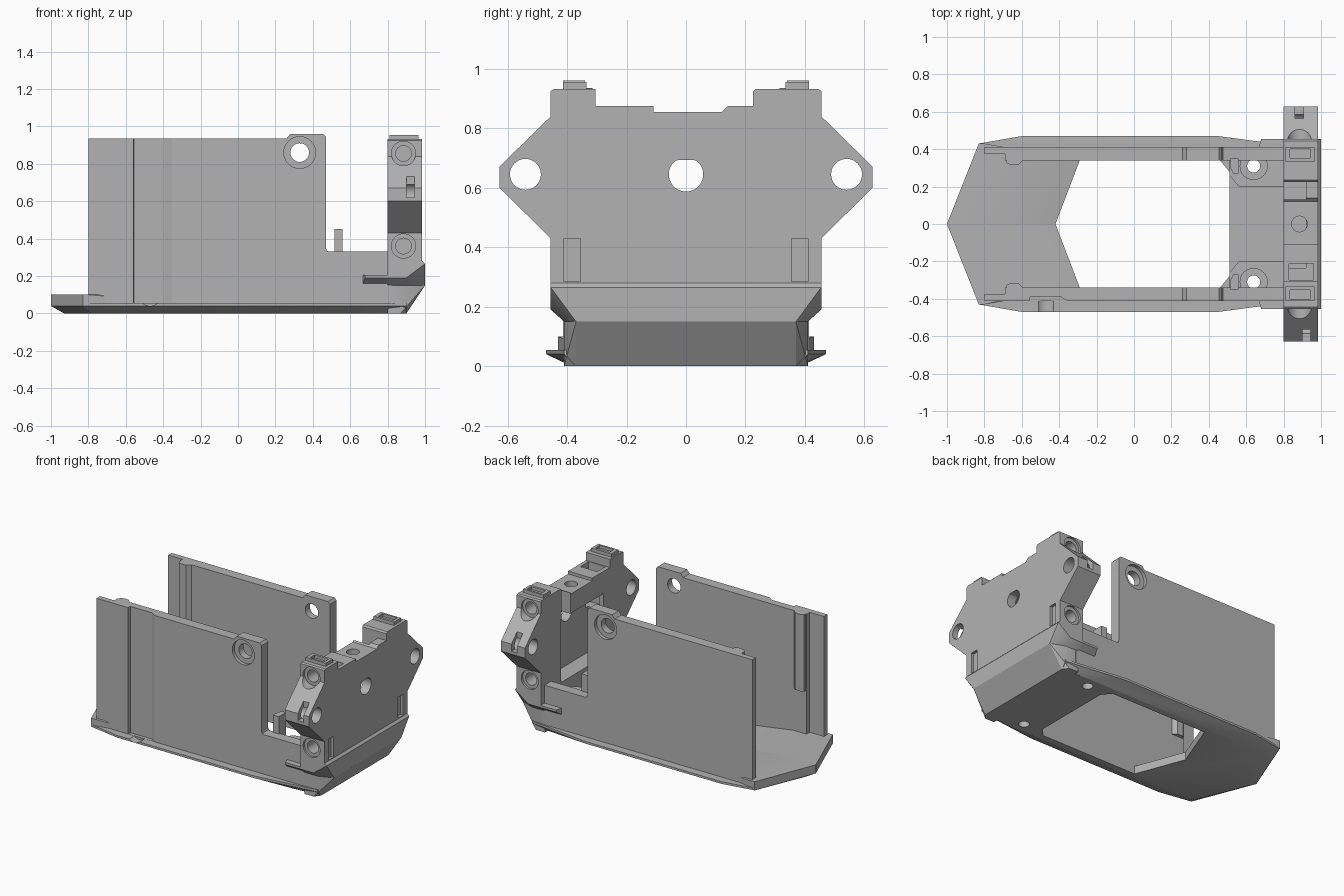
import bpy, bmesh, math
from mathutils import Matrix

cube = bpy.data.objects.get("Cube")
if cube:
    bpy.data.objects.remove(cube, do_unlink=True)

grey = bpy.data.materials.new("plain_grey")
grey.use_nodes = True
COLOUR = (0.45, 0.45, 0.45, 1)
grey.diffuse_color = COLOUR
grey.node_tree.nodes["Principled BSDF"].inputs["Base Color"].default_value = COLOUR


def finish(name, bm):
    bmesh.ops.recalc_face_normals(bm, faces=bm.faces)
    mesh = bpy.data.meshes.new(name)
    bm.to_mesh(mesh)
    bm.free()
    mesh.materials.append(grey)
    obj = bpy.data.objects.new(name, mesh)
    bpy.context.collection.objects.link(obj)
    return obj


def hull(name, points):
    bm = bmesh.new()
    for p in points:
        bm.verts.new(p)
    res = bmesh.ops.convex_hull(bm, input=bm.verts)
    junk = {v for v in res["geom_interior"] + res["geom_unused"] if isinstance(v, bmesh.types.BMVert)}
    bmesh.ops.delete(bm, geom=list(junk), context='VERTS')
    bmesh.ops.dissolve_limit(bm, angle_limit=0.01, verts=bm.verts, edges=bm.edges)
    return finish(name, bm)


def box(name, x, y, z):
    return hull(name, [(a, b, c) for a in x for b in y for c in z])


def prism(name, outline, axis, lo, hi):
    """Extrude a 2D outline along the given axis."""
    def place(p, d):
        return {"x": (d, p[0], p[1]), "y": (p[0], d, p[1]), "z": (p[0], p[1], d)}[axis]
    bm = bmesh.new()
    face = bm.faces.new([bm.verts.new(place(p, lo)) for p in outline])
    new = bmesh.ops.extrude_face_region(bm, geom=[face])["geom"]
    shift = [b - a for a, b in zip(place((0, 0), lo), place((0, 0), hi))]
    bmesh.ops.translate(bm, vec=shift, verts=[v for v in new if isinstance(v, bmesh.types.BMVert)])
    return finish(name, bm)


def rod(name, radius, axis, centre, lo, hi):
    steps = [2 * math.pi * i / 32 for i in range(32)]
    ring = [(centre[0] + radius * math.cos(t), centre[1] + radius * math.sin(t)) for t in steps]
    return prism(name, ring, axis, lo, hi)


def cut(target, *cutters):
    for c in cutters:
        mod = target.modifiers.new("cut", 'BOOLEAN')
        mod.operation = 'DIFFERENCE'
        mod.solver = 'EXACT'
        mod.object = c
        bpy.context.view_layer.objects.active = target
        bpy.ops.object.modifier_apply(modifier=mod.name)
        bpy.data.objects.remove(c, do_unlink=True)


def both(points):
    return [(x, s * y, z) for x, y, z in points for s in (1, -1)]


def span(s, a, b):
    return sorted((s * a, s * b))


# Floor plate with a chamfered underside and a large opening
rim = [(-1, 0), (-.83, .43), (-.6, .47), (.45, .47), (.74, .42), (.9, .41)]
sole = [(-.93, 0), (-.78, .36), (-.58, .385), (.45, .385), (.7, .385), (.9, .37)]
floor = hull("floor_plate", both([(x, y, z) for x, y in rim for z in (.04, .055)]
                                 + [(x, y, 0) for x, y in sole]))
opening = [(-.42, 0), (-.29, -.34), (.46, -.34), (.51, -.28),
           (.51, .28), (.46, .34), (-.29, .34)]
cut(floor, prism("opening", opening, "z", -.1, .2),
    rod("flange_notch", .06, "y", (-.47, .1), -.6, -.413))
for s in (1, -1):
    cut(floor, rod("foot_bore", .035, "z", (.64, s * .31), -.1, .3))

# Raised nose with a slope down to the opening
for s, side in ((1, "left"), (-1, "right")):
    top = [(-1, 0, .1), (-.83, .43, .1), (-.8, .43, .1), (-.58, .36, .1), (-.71, 0, .1)]
    low = [(x, y, .045) for x, y, z in top] + [(-.42, 0, .055), (-.29, .34, .055),
                                               (-.42, 0, .045), (-.29, .34, .045)]
    hull("nose_ramp_" + side, [(x, s * y, z) for x, y, z in top + low])

# Side walls with counterbored holes, posts and clip pegs
wall_shape = [(-.8, .045), (-.8, .935), (.26, .935), (.28, .96), (.455, .96), (.47, .945),
              (.47, .35), (.475, .335), (.49, .33), (.82, .33), (.82, .045)]
for s, side in ((1, "back"), (-1, "front")):
    wall = prism(side + "_wall", wall_shape, "y", *span(s, .34, .413))
    cut(wall, rod("bore", .05, "y", (.33, .86), *span(s, .2, .6)),
        rod("counterbore", .085, "y", (.33, .86), *span(s, .39, .6)),
        box("thin_end", (-.9, -.69), span(s, .2, .375), (.1, 1.2)))
    if s < 0:
        recess = [(-.575, -.5), (-.555, -.39), (-.39, -.39), (-.35, -.415), (-.35, -.5)]
        cut(wall, prism("recess", recess, "z", .056, 1.2))
    rail = [(-.69, s * .375), (-.68, s * .325), (-.66, s * .315), (-.62, s * .315), (-.59, s * .345)]
    prism(side + "_wall_rail", rail, "z", .4, .935)

    block = [(.51, s * .345), (.51, s * .26), (.56, s * .2), (.82, s * .2), (.82, s * .345)]
    deck = prism(side + "_deck_block", block, "z", .01, .25)
    cut(deck, rod("post_bore", .035, "z", (.64, s * .31), -.1, .5))
    post = rod(side + "_screw_post", .075, "z", (.64, s * .31), .2, .29)
    cut(post, rod("post_bore", .035, "z", (.64, s * .31), .1, .5))
    prism(side + "_peg", [(.515, s * .35), (.515, s * .3), (.53, s * .27), (.56, s * .27), (.56, s * .35)],
          "z", .15, .45)
    # Side fin running into the bumper
    hull(side + "_fin", [(x, s * y, z) for x, y, z in
         [(.665, .4, .15), (.9, .4, .15), (.665, .4, .205), (.9, .4, .205),
          (.68, .455, .19), (.9, .455, .19), (.68, .455, .205), (.9, .455, .205)]])

# Rear bumper under the tower
hull("bumper_lower", both([(.8, .41, 0), (.87, .41, 0), (.9, .37, 0), (1, .37, .15),
                           (.9, .41, .15), (.8, .41, .15)]))
hull("bumper_upper", both([(.8, .41, .15), (.9, .41, .15), (1, .37, .15), (.8, .455, .19),
                           (.9, .455, .19), (1, .455, .265), (.985, .455, .28), (.8, .455, .28)]))

# Tower plate
half = [(.455, .27), (.455, .43), (.628, .6), (.628, .67), (.455, .84), (.455, .925), (.445, .932)]
top_edge = [(.235, .932), (.225, .922), (.225, .875), (.14, .875), (.12, .855),
            (-.11, .855), (-.11, .875), (-.305, .875), (-.305, .932)]
outline = half + top_edge + [(-y, z) for y, z in reversed(half)]
tower = prism("tower", outline, "x", .8, .985)
cut(tower, box("hollow", (.7, .92), (-.235, .235), (.275, .72)),
    box("gap_left", (.7, .92), (.13, .225), (.6, 1.2)),
    box("gap_right", (.83, .96), (-.3, -.21), (.6, 1.2)),
    rod("boss_bore", .042, "z", (.885, 0), .65, 1))

# Centre bore with a flat top
bore = [(.058 * math.cos(t), .645 + min(.058 * math.sin(t), .048))
        for t in [2 * math.pi * (i + .5) / 32 for i in range(32)]]
cut(tower, prism("centre_bore", bore, "x", .7, 1.1))
for s in (1, -1):
    x0 = .86 if s > 0 else .9
    cut(tower, rod("wing_bore", .052, "x", (s * .54, .645), .7, 1.1),
        box("wing_slot", (x0, x0 + .045), span(s, .565, .7), (.62, .74)),
        box("face_slot", (.965, 1.1), span(s, .355, .41), (.285, .43)))
    for z in (.855, .36):
        cut(tower, rod("counterbore", .065, "y", (.885, z), *span(s, .44, .7)),
            rod("screw_bore", .042, "y", (.885, z), *span(s, .33, .7)))

# Slotted caps on the tower columns
for s, side in ((1, "back"), (-1, "front")):
    cap = box(side + "_cap", (.81, .965), span(s, .335, .413), (.92, .955))
    cut(cap, box("cap_slot", (.835, .945), span(s, .352, .4), (.935, 1)))

# Smooth round bores while keeping hard edges
for obj in [o for o in bpy.context.collection.objects if o.type == 'MESH']:
    bpy.ops.object.select_all(action='DESELECT')
    obj.select_set(True)
    bpy.context.view_layer.objects.active = obj
    bpy.ops.object.shade_smooth_by_angle(angle=math.radians(25))
